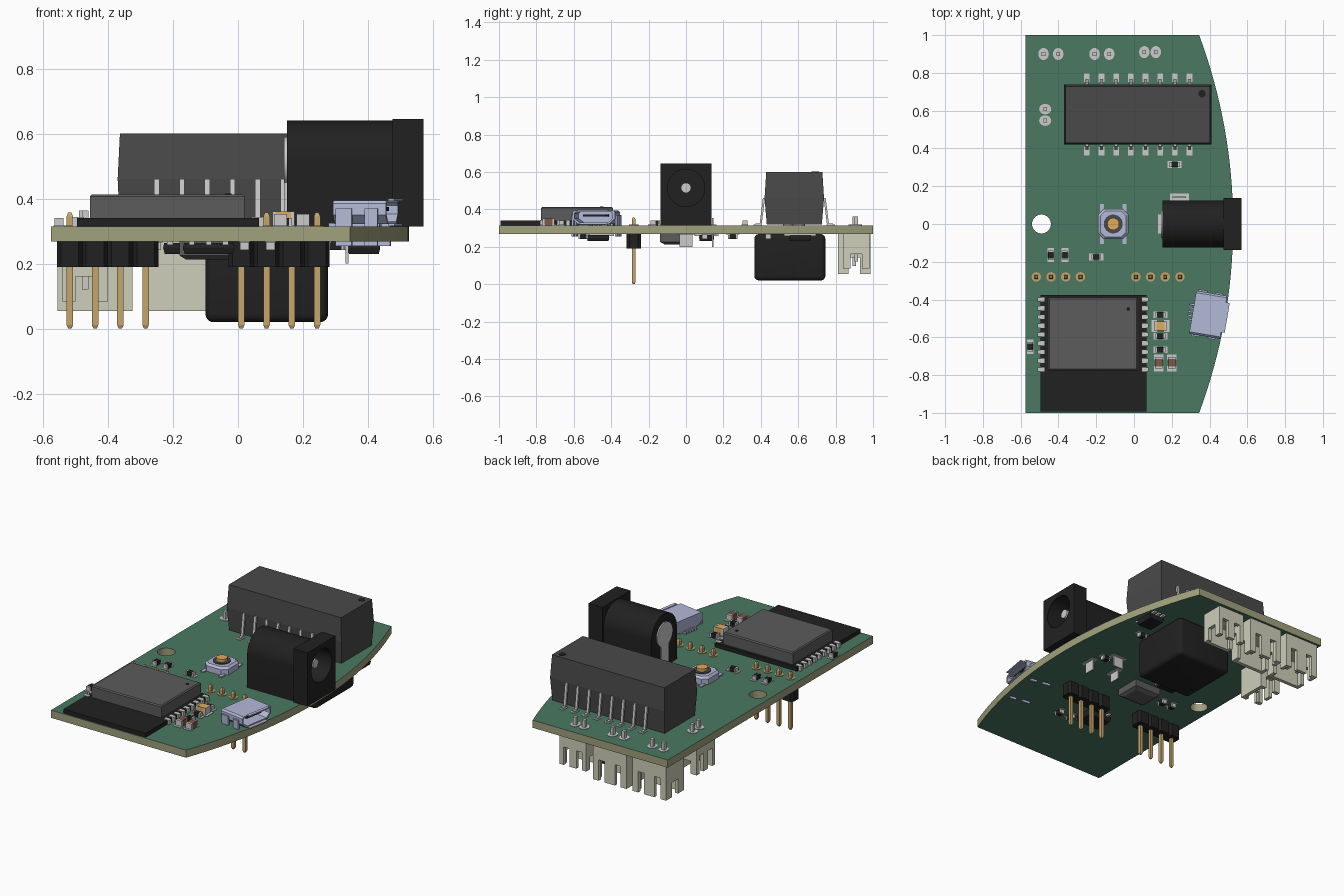
import bpy, bmesh
from math import sin, cos, pi, asin, radians
from mathutils import Matrix, Vector

if "Cube" in bpy.data.objects:
    bpy.data.objects.remove(bpy.data.objects["Cube"])


def material(name, r, g, b):
    m = bpy.data.materials.new(name)
    m.diffuse_color = [(c / 255) ** 2.2 for c in (r, g, b)] + [1]
    m.use_nodes = True
    m.node_tree.nodes["Principled BSDF"].inputs["Base Color"].default_value = m.diffuse_color
    return m


GREEN = material("solder_mask", 76, 120, 98)
EDGE = material("board_edge", 160, 160, 125)
BLACK = material("black_plastic", 38, 38, 38)
DARK = material("dark_grey", 75, 75, 75)
SHIELD = material("shield_grey", 92, 92, 92)
METAL = material("tin", 190, 192, 192)
GOLD = material("gold", 196, 164, 108)
LILAC = material("steel_blue", 178, 184, 215)
CREAM = material("cream_nylon", 205, 205, 185)
BROWN = material("ceramic_brown", 125, 88, 72)
AMBER = material("amber", 224, 170, 90)
T, B = 0.315, 0.268        # board top and bottom heights
MAP = {'x': lambda a, b, c: (c, a, b), 'y': lambda a, b, c: (a, c, b), 'z': lambda a, b, c: (a, b, c)}


def circle(cx, cy, r, n=32, start=0.0, sweep=2 * pi):
    return [(cx + r * cos(start + sweep * i / n), cy + r * sin(start + sweep * i / n)) for i in range(n)]


class Part:
    """Collects simple solids into one mesh object."""

    def __init__(self, matrix=None):
        self.bm, self.matrix = bmesh.new(), matrix or Matrix()

    def rings(self, rings):
        vs = [[self.bm.verts.new(self.matrix @ Vector(p)) for p in r] for r in rings]
        n = len(vs[0])
        for lo, hi in zip(vs, vs[1:]):
            for i in range(n):
                self.bm.faces.new((lo[i], lo[(i + 1) % n], hi[(i + 1) % n], hi[i]))
        self.bm.faces.new(vs[0][::-1])
        self.bm.faces.new(vs[-1])

    def prism(self, pts, axis, lo, hi):
        self.rings([[MAP[axis](a, b, c) for a, b in pts] for c in (lo, hi)])

    def box(self, x0, x1, y0, y1, z0, z1):
        self.prism([(x0, y0), (x1, y0), (x1, y1), (x0, y1)], 'z', z0, z1)

    def block(self, x, y, sx, sy, z0, z1):
        self.box(x - sx / 2, x + sx / 2, y - sy / 2, y + sy / 2, z0, z1)

    def loft(self, x, y, levels):
        self.rings([[(x + i * hx, y + j * hy, z) for i, j in ((-1, -1), (1, -1), (1, 1), (-1, 1))]
                    for z, hx, hy in levels])

    def finish(self, name, mat, smooth=False, cut=None):
        bmesh.ops.recalc_face_normals(self.bm, faces=self.bm.faces)
        me = bpy.data.meshes.new(name)
        self.bm.to_mesh(me)
        self.bm.free()
        me.materials.append(mat)
        ob = bpy.data.objects.new(name, me)
        bpy.context.collection.objects.link(ob)
        bpy.ops.object.select_all(action='DESELECT')
        ob.select_set(True)
        bpy.context.view_layer.objects.active = ob
        if cut:
            mod = ob.modifiers.new("cut", 'BOOLEAN')
            mod.operation, mod.solver, mod.object = 'DIFFERENCE', 'EXACT', cut
            bpy.ops.object.modifier_apply(modifier="cut")
            bpy.data.objects.remove(cut)
        if smooth:
            bpy.ops.object.shade_smooth_by_angle(angle=radians(35))
        return ob


def cutter(pts, axis, lo, hi, mat, matrix=None):
    c = Part(matrix)
    c.prism(pts, axis, lo, hi)
    ob = c.finish("cutter", mat)
    ob.hide_render = True
    return ob


# Board with one bowed side and a mounting hole
R = 2.868
a = asin(1 / R)
p = Part()
p.prism([(-0.575, 1), (-0.575, -1)] + circle(0.525 - R, 0, R, 32, -a, 2 * a) + [(0.345, 1)], 'z', B, T)
board = p.finish("board", EDGE, cut=cutter(circle(-0.49, 0, 0.05), 'z', 0, 1, EDGE))
board.data.materials.append(GREEN)
for f in board.data.polygons:
    f.material_index = int(abs(f.normal.z) > 0.9)

# Power converter: tapered body, orientation dot, bent leads
p = Part()
p.loft(0.02, 0.579, [(T + .003, .383, .147), (0.46, .39, .159), (0.6, .383, .15)])
p.finish("converter_body", DARK)
p = Part()
p.prism(circle(0.36, 0.69, 0.02, 20), 'z', 0.598, 0.602)
p.finish("converter_dot", BLACK)
p = Part()
lead = [(.15, .46), (.168, .46), (.185, .325), (.207, .325), (.207, T), (.175, T), (.158, .45), (.15, .45)]
for i in range(8):
    x = -0.25 + i * 0.0777
    for s in (-1, 1):
        p.prism([(0.579 + s * u, z) for u, z in lead], 'x', x - .008, x + .008)
        p.block(x, 0.579 + s * .195, .03, .045, T, T + .003)
p.finish("converter_leads", METAL)

# Barrel power jack with socket, centre pin, rear contact and solder tabs
dome = [(-0.125, T), (0.125, T)] + circle(0, 0.515, 0.125, 32, 0, pi) + [(-0.125, 0.515)]
bore = circle(0, 0.515, 0.1)
p = Part()
p.prism(dome, 'x', 0.15, 0.476)
p.finish("jack_barrel", BLACK, True, cutter(bore, 'x', 0.28, 0.7, BLACK))
p = Part()
p.box(0.475, 0.57, -0.137, 0.137, T, 0.645)
p.finish("jack_face", BLACK, True, cutter(bore, 'x', 0.28, 0.7, BLACK))
p = Part()
p.prism(circle(0, 0.515, 0.027, 20), 'x', 0.27, 0.53)
p.prism(circle(0, 0.515, 0.075, 32), 'x', 0.142, 0.151)
p.box(0.142, 0.15, -0.035, 0.035, 0.21, 0.5)
p.box(0.331, 0.339, -0.035, 0.035, 0.2, T)
p.box(0.205, 0.275, 0.138, 0.146, 0.2, T + .04)
for x, y, sx, sy in ((.146, 0, .04, .1), (.335, 0, .04, .1), (.24, .142, .1, .04)):
    p.block(x, y, sx, sy, B - .003, T + .003)
p.finish("jack_contacts", METAL, True)

# Micro socket, turned square to the bowed edge
M = Matrix.Translation((0.39, -0.48, 0)) @ Matrix.Rotation(-asin(.48 / R), 4, 'Z')
shell = [(-.085, .322), (.085, .322), (.115, .35), (.115, .385), (.105, .395), (-.105, .395), (-.115, .385), (-.115, .35)]
p = Part(M)
p.prism(shell, 'x', -.08, .085)
inner = [(y * .9, .359 + (z - .359) * .78) for y, z in shell]
p.finish("micro_socket_shell", LILAC, cut=cutter(inner, 'x', -.05, .2, LILAC, M))
p = Part(M)
for s in (-1, 1):
    p.block(-.045, s * .118, .05, .012, .255, .37)
    p.block(.04, s * .118, .04, .012, .255, .37)
    p.block(-.02, s * .05, .12, .035, T, .325)
p.box(.085, .105, -.08, .08, .393, .4)
p.box(.085, .105, -.07, .07, .316, .323)
for i in range(5):
    p.block(-.09, -.04 + i * .02, .03, .01, T, .325)
p.finish("micro_socket_tabs", LILAC)
p = Part(M)
p.box(-.055, .065, -.06, .06, .362, .374)
p.finish("micro_socket_tongue", BLACK)

# Push button
p = Part()
octagon = [(-.08, -.05), (-.05, -.08), (.05, -.08), (.08, -.05), (.08, .05), (.05, .08), (-.05, .08), (-.08, .05)]
p.rings([[(-.11 + x * k, y * k, z) for x, y in octagon] for z, k in ((T, 1), (.35, 1), (.362, .85))])
for i in (-1, 1):
    for j in (-1, 1):
        p.block(-.11 + i * .06, j * .085, .022, .04, T, .322)
p.finish("button_base", LILAC)
p = Part()
p.prism(circle(-.11, 0, .05, 24), 'z', .36, .367)
p.finish("button_collar", DARK, True)
p = Part()
p.prism(circle(-.11, 0, .032, 24), 'z', .36, .385)
p.finish("button_cap", AMBER, True)

# Radio module
p = Part()
p.box(-.495, .065, -.992, -.375, T, .34)
p.finish("radio_board", BLACK)
p = Part()
p.loft(-.2175, -.5825, [(.34, .2375, .1925), (.407, .2375, .1925), (.413, .231, .186)])
p.finish("radio_shield", SHIELD)
p = Part()
p.prism(circle(-.03, -.45, .01, 16), 'z', .41, .415)
p.finish("radio_dot", BLACK)
p = Part()
for i in range(9):
    for x in (-.492, .06):
        p.block(x, -.4 - i * .0463, .036, .022, T, .343)
p.finish("radio_pads", METAL)

# Two four-pin headers
for name, x0 in (("left", -.517), ("right", .01)):
    h, g = Part(), Part()
    for i in range(4):
        x = x0 + i * .0777
        h.prism([(x + u * .0389, -.28 + v * .0389) for u, v in
                 ((-1, -.6), (-.7, -1), (.7, -1), (1, -.6), (1, .6), (.7, 1), (-.7, 1), (-1, .6))], 'z', .19, B)
        g.loft(x, -.28, [(0, .005, .005), (.012, .01, .01), (.345, .01, .01), (.357, .005, .005)])
        g.prism(circle(x, -.28, .025, 16), 'z', T, T + .003)
    h.finish(name + "_header_housing", BLACK)
    g.finish(name + "_header_pins", GOLD)


# Cable connectors hanging under the board: slotted walls around two pins
def wall(w, h, slots, half, deep):
    pts = [(-w / 2, 0), (w / 2, 0), (w / 2, -h)]
    for s in slots:
        pts += [(s + half, -h), (s + half, -h + deep), (s - half, -h + deep), (s - half, -h)]
    return pts + [(-w / 2, -h)]


def connector(name, x, y, w, d, h, pitch, turn=0):
    m = Matrix.Translation((x, y, B)) @ Matrix.Rotation(radians(turn), 4, 'Z')
    p, t = Part(m), .022
    p.box(-w / 2 + .001, w / 2 - .001, -d / 2 + .001, d / 2 - .001, -.06, 0)
    p.box(-w / 2, w / 2, -d / 2, -d / 2 + t, -h, 0)
    p.prism(wall(w, h, (w * .24, -w * .24), .02, h * .6), 'y', d / 2 - t, d / 2)
    for s in (-1, 1):
        p.prism(wall(d, h, (0,), .03, h * .42), 'x', s * w / 2, s * (w / 2 - t))
    p.finish(name, CREAM)
    p = Part(m)
    for s in (-1, 1):
        p.block(s * pitch / 2, 0, .02, .02, -h * .8, .095)
        p.prism([(s * pitch / 2 + u, v * 1.15) for u, v in circle(0, 0, .028, 16)], 'z', .04, .05)
    p.finish(name + "_pins", METAL)


connector("corner_connector", -.44, .9, .23, .172, .214, .0777)
connector("middle_connector", -.17, .9, .23, .172, .214, .0777)
connector("small_connector", .085, .91, .18, .14, .184, .061)
connector("side_connector", -.47, .578, .18, .14, .184, .061, 90)

# Large moulded block under the board
p = Part()
p.box(-.1, .277, .365, .745, .02, B)
ob = p.finish("power_block", BLACK)
mod = ob.modifiers.new("round", 'BEVEL')
mod.width, mod.segments = .025, 4
bpy.ops.object.modifier_apply(modifier="round")
bpy.ops.object.shade_smooth_by_angle(angle=radians(35))

# Small surface-mount parts: x, y, length, width, turned, body, under board
chips = [(.215, .315, 0), (-.44, -.165, 1), (-.365, -.165, 1), (-.2, -.175, 0), (-.55, -.65, 1),
         (.14, -.48, 0), (.14, -.595, 0), (.14, -.665, 0)]
chips = [(x, y, .05, .028, t, BLACK, False) for x, y, t in chips]
chips += [(.13, -.735, .06, .04, 1, BROWN, False), (.2, -.735, .06, .04, 1, BROWN, False),
          (.14, -.54, .065, .05, 0, AMBER, False)]
chips += [(x, y, .05, .028, t, BLACK, True) for x, y, t in
          ((-.28, -.08, 1), (-.35, -.08, 1), (.31, .44, 0), (.3, .1, 0), (.02, -.55, 1), (.1, -.55, 1), (-.25, .25, 1))]
for x, y, l, w, t, mat, under in chips:
    m = Matrix.Translation((x, y, B if under else T)) @ Matrix.Rotation(t * pi / 2, 4, 'Z')
    s, k = (-1 if under else 1), .9 * w
    p, q = Part(m), Part(m)
    p.block(0, 0, l * .7, w, 0, s * k)
    for e in (-1, 1):
        q.block(e * l * .43, 0, l * .18, w, 0, s * (k + .001))
        q.block(e * l * .52, 0, l * .45, w * 1.25, 0, s * .003)
    p.finish("chip_body", mat)
    q.finish("chip_ends", METAL)

# Inductor, controller chip, diode and transistor under the board
p = Part()
p.loft(-.09, -.06, [(.213, .07, .055), (.225, .09, .078), (B, .09, .078)])
p.finish("inductor", SHIELD)
for name, x, y, hx, hy in (("controller", -.09, -.47, .08, .06), ("diode", .387, .61, .05, .06), ("transistor", -.17, .11, .06, .04)):
    p, q = Part(), Part()
    p.loft(x, y, [(.23, hx * .92, hy * .92), (.248, hx, hy), (.264, hx * .95, hy * .95)])
    for i in (-1, 0, 1):
        q.block(x + i * hx * .65, y, .018, 2 * hy + .05, .258, B)
    p.finish(name + "_body", BLACK)
    q.finish(name + "_leads", METAL)
